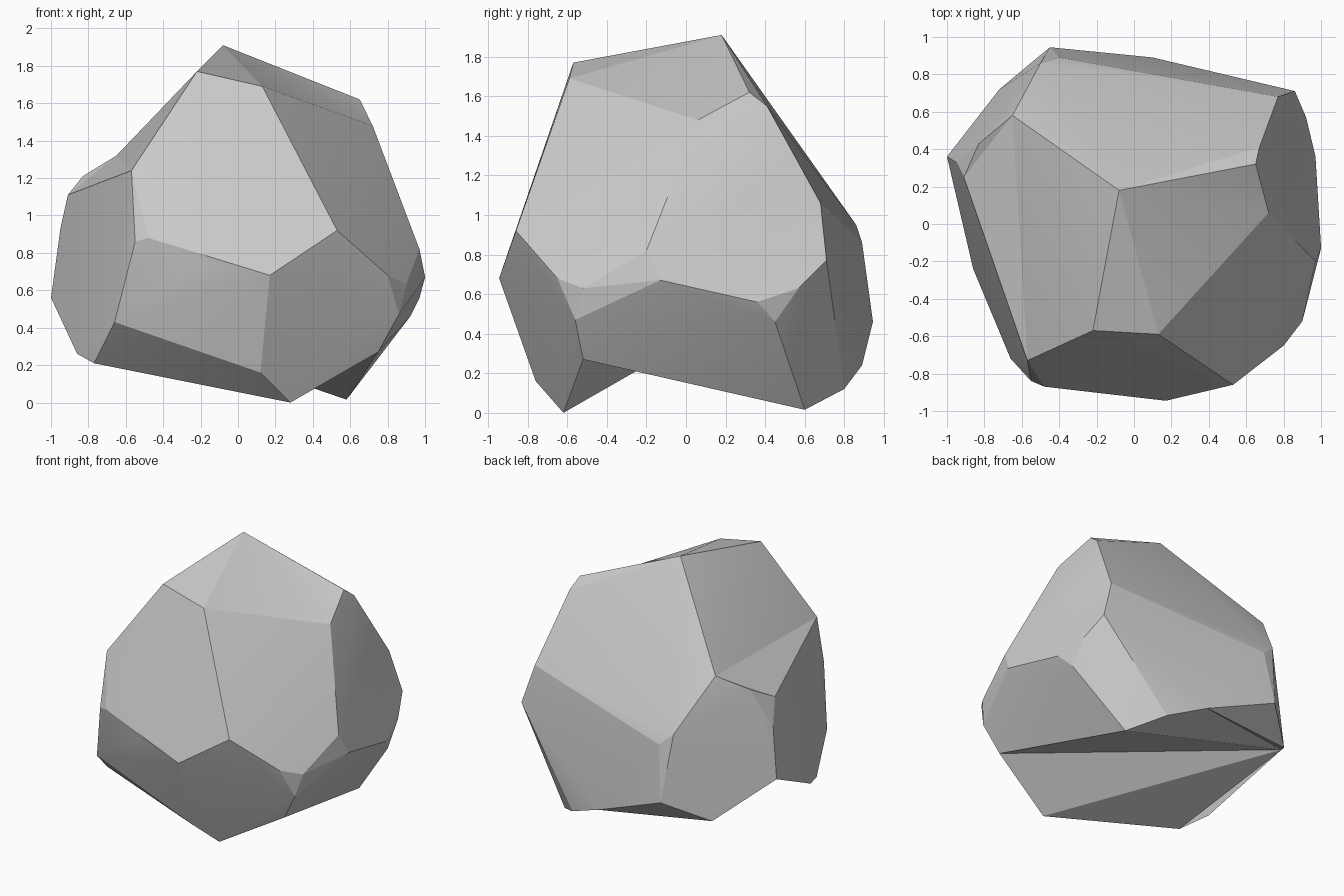
import bpy, math, random
from itertools import combinations
from mathutils import Vector

if "Cube" in bpy.data.objects:
    bpy.data.objects.remove(bpy.data.objects["Cube"])

random.seed(4)

# Chisel corners of the boulder, grouped in bands from top to bottom
crown = [(-.08, .18, 1.91), (-.15, -.29, 1.86), (-.22, -.57, 1.77),
         (.13, -.59, 1.69), (.72, .06, 1.48), (.65, .32, 1.62), (.67, .41, 1.55)]
shoulder = [(-.65, .58, 1.32), (-.83, .43, 1.21), (-.91, .25, 1.11),
            (-.57, -.73, 1.24), (.74, .55, 1.25), (.77, .68, 1.06),
            (-.50, .86, .95), (-.40, .89, .86), (.53, -.86, .92), (.97, -.20, .82)]
belly = [(-1.0, .36, .56), (-.95, .33, .93), (-.55, -.84, .86), (-.48, -.87, .88),
         (-.20, -.90, .75), (.17, -.945, .68), (.80, -.65, .68), (.90, -.52, .63),
         (1.0, -.13, .67), (.97, .36, .56), (.92, .57, .63), (.86, .71, .77),
         (-.45, .945, .46)]
low = [(-.66, -.72, .43), (-.77, -.44, .21), (-.86, -.24, .26), (.12, -.76, .16),
       (.86, -.56, .47), (.75, -.52, .27), (.92, .45, .46),
       (.38, .80, .12), (.10, .89, .24), (-.72, .72, .31)]
feet = [(.28, -.62, .0), (.58, .60, .015)]
corners = crown + shoulder + belly + low + feet


def jitter():
    return Vector([random.uniform(0, .0005) for _ in range(3)])


def wrap(pts):
    """Flat facets around the corners: triples with every other corner behind."""
    tris = []
    for i, j, k in combinations(range(len(pts)), 3):
        n = (pts[j] - pts[i]).cross(pts[k] - pts[i]).normalized()
        side = [n.dot(p - pts[i]) for q, p in enumerate(pts) if q not in (i, j, k)]
        if max(side) <= 0:
            tris.append((i, j, k))
        elif min(side) >= 0:
            tris.append((i, k, j))
    return tris


def refan(tris, hub, ring):
    """Replace the facets lying within the ring by a fan around its hub corner."""
    inside = set(ring) | {hub}
    gone = [t for t in tris if set(t) <= inside]
    edges = {(t[i], t[(i + 1) % 3]) for t in gone for i in range(3)}
    rim = [e for e in edges if (e[1], e[0]) not in edges and hub not in e]
    return [t for t in tris if t not in gone] + [(hub, a, b) for a, b in rim]


pts = [p + jitter() for p in map(Vector, corners)]
tris = wrap(pts)

first = {"crown": 0}
first["shoulder"] = len(crown)
first["belly"] = first["shoulder"] + len(shoulder)
first["low"] = first["belly"] + len(belly)
first["feet"] = first["low"] + len(low)


def ids(band, *offsets):
    return [first[band] + o for o in offsets]


# Warped underside, hollow between the two feet
tris = refan(tris, first["belly"], ids("low", 1, 2, 5, 7, 8, 9) + ids("feet", 0, 1))
# Top right facet
tris = refan(tris, 0, ids("crown", 1, 2, 3, 4, 5))
# Top left facet, slightly dished at its back corner
tris = refan(tris, first["shoulder"], ids("crown", 0, 1, 2) + ids("shoulder", 1, 2, 3))

used = sorted({v for t in tris for v in t})
index = {v: i for i, v in enumerate(used)}
mesh = bpy.data.meshes.new("boulder")
mesh.from_pydata([pts[v] for v in used], [], [[index[v] for v in t] for t in tris])
mesh.update()
boulder = bpy.data.objects.new("boulder", mesh)
bpy.context.collection.objects.link(boulder)

# Soften only the shallow creases
bpy.context.view_layer.objects.active = boulder
boulder.select_set(True)
bpy.ops.object.shade_smooth_by_angle(angle=math.radians(14))
